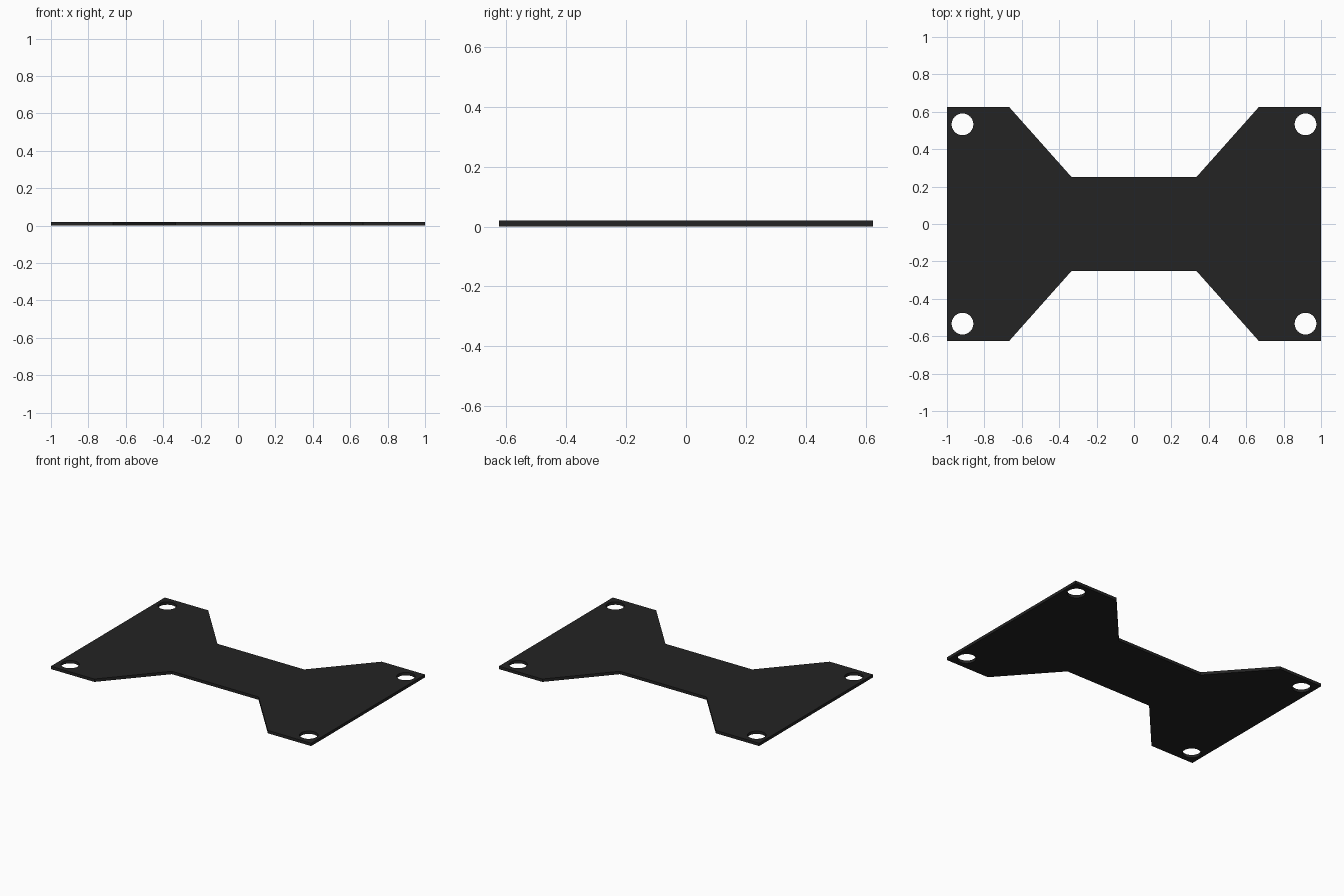
import bpy
from math import cos, sin, tau

if "Cube" in bpy.data.objects:
    bpy.data.objects.remove(bpy.data.objects["Cube"])

THICK = 0.02
HOLE_R = 0.058
HOLE_SIDES = 48

curve = bpy.data.curves.new("plate", "CURVE")
curve.dimensions = "2D"
curve.fill_mode = "BOTH"
curve.extrude = THICK / 2


def add_loop(points):
    spline = curve.splines.new("POLY")
    spline.points.add(len(points) - 1)
    for p, (x, y) in zip(spline.points, points):
        p.co = (x, y, 0, 1)
    spline.use_cyclic_u = True


# Bow-tie outline: one quarter mirrored into all four quadrants
quarter = [(1, 0.625), (0.667, 0.625), (0.333, 0.25)]
top = quarter + [(-x, y) for x, y in reversed(quarter)]
add_loop(top + [(x, -y) for x, y in reversed(top)])

# Round mounting holes in the four corners
for sx in (-1, 1):
    for sy in (-1, 1):
        add_loop([(sx * 0.917 + HOLE_R * cos(tau * i / HOLE_SIDES),
                   sy * 0.533 + HOLE_R * sin(tau * i / HOLE_SIDES))
                  for i in range(HOLE_SIDES)])

# Solid plate resting on the ground
plate = bpy.data.objects.new("mounting_plate", curve)
bpy.context.collection.objects.link(plate)
plate.location.z = THICK / 2
bpy.context.view_layer.objects.active = plate
plate.select_set(True)
bpy.ops.object.convert(target="MESH")
plate = bpy.context.object
bpy.ops.object.shade_smooth_by_angle()

# Dark finish
mat = bpy.data.materials.new("dark_plate")
mat.diffuse_color = (0.017, 0.017, 0.017, 1)
mat.use_nodes = True
mat.node_tree.nodes["Principled BSDF"].inputs["Base Color"].default_value = mat.diffuse_color
plate.data.materials.clear()
plate.data.materials.append(mat)
